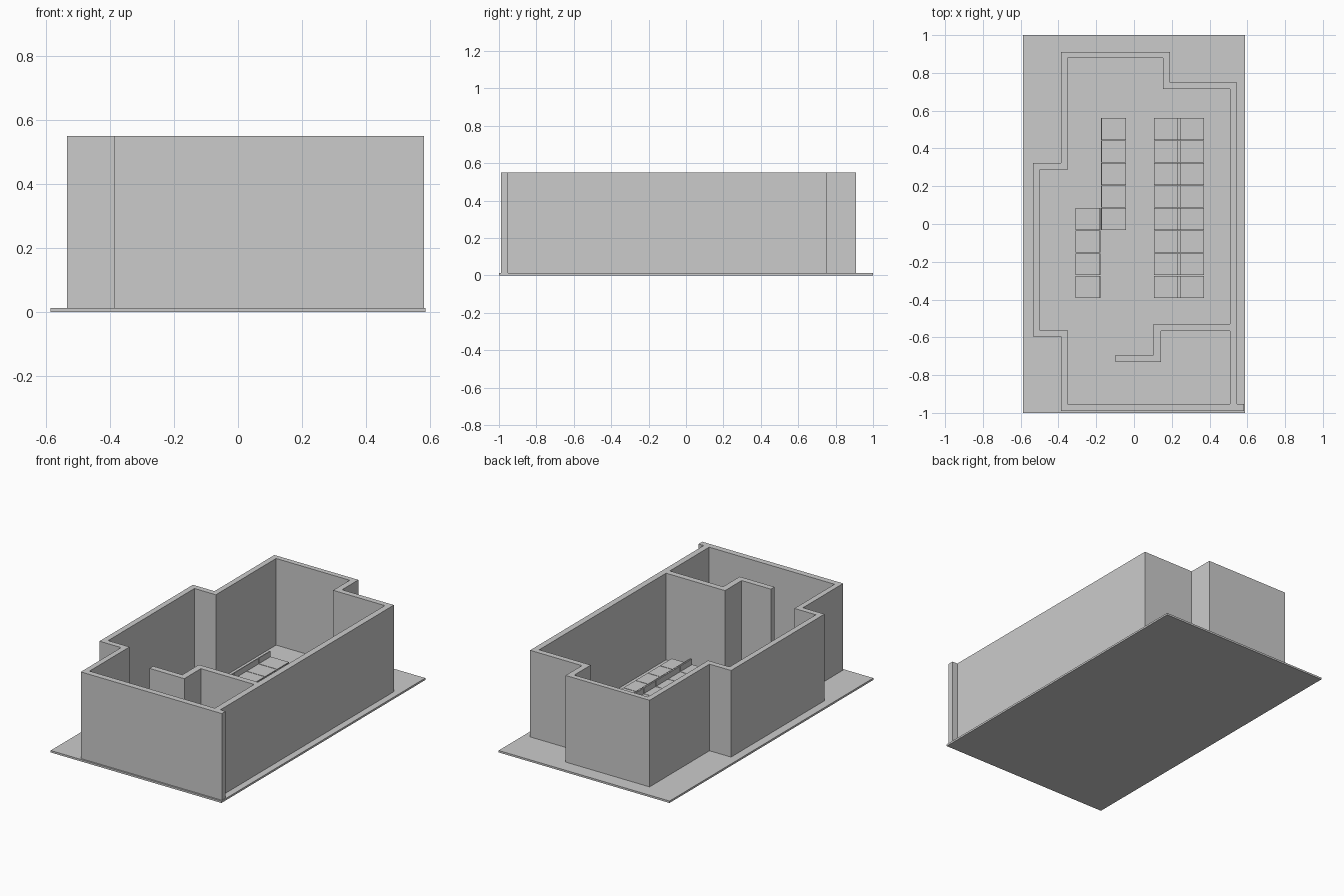
import bpy

if "Cube" in bpy.data.objects:
    bpy.data.objects.remove(bpy.data.objects["Cube"])

BASE_TOP = 0.012
WALL_TOP = 0.55


def box(name, x0, x1, y0, y1, z0, z1):
    bpy.ops.mesh.primitive_cube_add(
        size=1, location=((x0 + x1) / 2, (y0 + y1) / 2, (z0 + z1) / 2))
    ob = bpy.context.object
    ob.name = name
    ob.scale = (abs(x1 - x0), y1 - y0, z1 - z0)
    bpy.ops.object.transform_apply(location=False, rotation=False, scale=True)
    return ob


def join(name, parts):
    bpy.ops.object.select_all(action='DESELECT')
    for p in parts:
        p.select_set(True)
    bpy.context.view_layer.objects.active = parts[0]
    bpy.ops.object.join()
    bpy.context.object.name = name
    return bpy.context.object


def extruded_plan(name, loops, z0, z1):
    # filled floor-plan outline with inner loops cut out, extruded upward
    cu = bpy.data.curves.new(name, 'CURVE')
    cu.dimensions = '2D'
    cu.fill_mode = 'BOTH'
    cu.extrude = (z1 - z0) / 2
    for pts in loops:
        sp = cu.splines.new('POLY')
        sp.points.add(len(pts) - 1)
        for p, (x, y) in zip(sp.points, pts):
            p.co = (x, y, 0, 1)
        sp.use_cyclic_u = True
    ob = bpy.data.objects.new(name, cu)
    bpy.context.collection.objects.link(ob)
    ob.location.z = (z0 + z1) / 2
    bpy.ops.object.select_all(action='DESELECT')
    ob.select_set(True)
    bpy.context.view_layer.objects.active = ob
    bpy.ops.object.convert(target='MESH')
    for f in bpy.context.object.data.polygons:
        f.use_smooth = False


# Ground slab
box("floor_slab", -0.587, 0.587, -1, 1, 0, BASE_TOP)

# Perimeter walls with the inner partition growing out of the right wall
outer = [(-0.387, -0.99), (0.582, -0.99), (0.582, -0.953), (0.546, -0.953),
         (0.546, 0.75), (0.19, 0.75), (0.19, 0.91), (-0.387, 0.91),
         (-0.387, 0.322), (-0.535, 0.322), (-0.535, -0.595), (-0.387, -0.595)]
inner = [(-0.353, -0.953), (0.508, -0.953), (0.508, -0.567), (0.142, -0.567),
         (0.142, -0.73), (-0.097, -0.73), (-0.097, -0.694), (0.103, -0.694),
         (0.103, -0.53), (0.508, -0.53), (0.508, 0.715), (0.153, 0.715),
         (0.153, 0.878), (-0.353, 0.878), (-0.353, 0.287), (-0.5, 0.287),
         (-0.5, -0.56), (-0.353, -0.56)]
extruded_plan("walls", [outer, inner], BASE_TOP, WALL_TOP)

# Desks: top, two side panels and a taller back screen
DESK_W, PITCH, DEPTH = 0.116, 0.1195, 0.132
DESK_Z, SCREEN_Z, T = 0.11, 0.145, 0.006


def desk(name, back_x, side, y1):
    y0 = y1 - DESK_W
    xs = sorted((back_x + side * T, back_x + side * DEPTH))
    join(name, [
        box("top", *xs, y0, y1, DESK_Z - T, DESK_Z),
        box("side_a", *xs, y0, y0 + T, BASE_TOP, DESK_Z - T),
        box("side_b", *xs, y1 - T, y1, BASE_TOP, DESK_Z - T),
        box("screen", *sorted((back_x, back_x + side * T)), y0, y1,
            BASE_TOP, SCREEN_Z),
    ])


# Rows: (back x, facing side, first slot, last slot)
rows = [(0.237, -1, 0, 8), (0.239, 1, 0, 8), (-0.175, 1, 0, 5), (-0.178, -1, 4, 8)]
for r, (bx, side, first, last) in enumerate(rows):
    for i in range(first, last):
        desk(f"desk_{r}_{i}", bx, side, 0.562 - i * PITCH)
